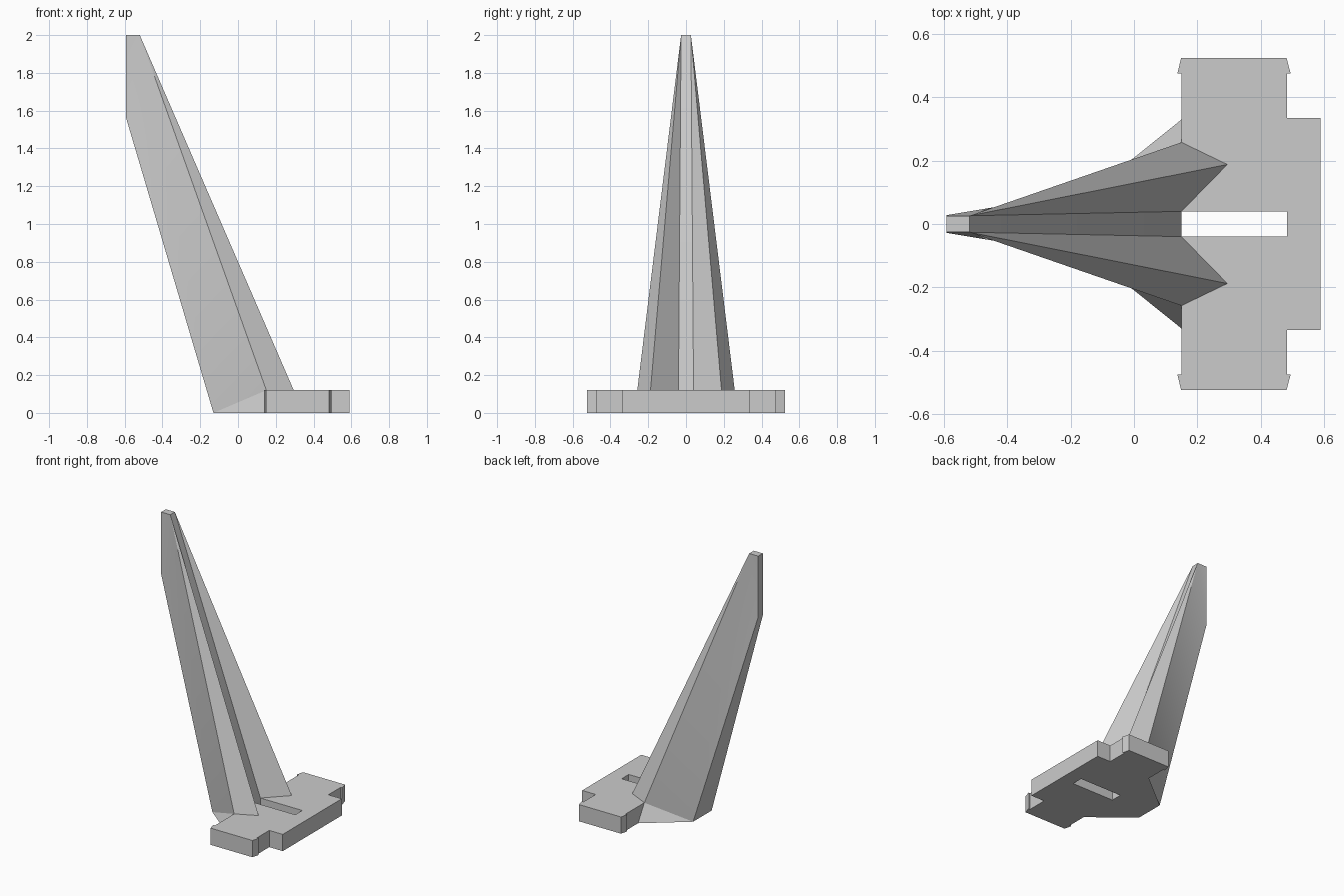
import bpy, bmesh
from math import radians

old = bpy.data.objects.get("Cube")
if old:
    bpy.data.objects.remove(old, do_unlink=True)

GREY = (0.6, 0.6, 0.6, 1)
mat = bpy.data.materials.new("light grey")
mat.use_nodes = True
mat.diffuse_color = GREY
mat.node_tree.nodes["Principled BSDF"].inputs["Base Color"].default_value = GREY


def finish(name, bm):
    bmesh.ops.recalc_face_normals(bm, faces=bm.faces)
    mesh = bpy.data.meshes.new(name)
    bm.to_mesh(mesh)
    bm.free()
    mesh.materials.append(mat)
    obj = bpy.data.objects.new(name, mesh)
    bpy.context.collection.objects.link(obj)
    return obj


THICK, BACK, SLOT = 0.12, 0.15, 0.04

# Base plate: mirrored outline with clip tabs, wrapped around the slot
half = [(0.59, 0.335), (0.483, 0.335), (0.483, 0.475), (0.495, 0.475),
        (0.482, 0.525), (0.149, 0.525), (0.137, 0.475), (BACK, 0.475),
        (BACK, SLOT), (0.483, SLOT)]
outline = half + [(x, -y) for x, y in reversed(half)]
bm = bmesh.new()
face = bm.faces.new([bm.verts.new((x, y, 0)) for x, y in outline])
top = bmesh.ops.extrude_face_region(bm, geom=[face])
bmesh.ops.translate(bm, vec=(0, 0, THICK),
                    verts=[v for v in top["geom"] if isinstance(v, bmesh.types.BMVert)])
finish("base_plate", bm)

# Leaning blade: one half by named corners, then mirrored
corners = {
    "root_low": (BACK, 0.33, 0), "root_high": (BACK, 0.258, THICK),
    "prong": (0.295, 0.188, THICK), "groove": (BACK, SLOT, THICK),
    "slot": (BACK, SLOT, 0), "heel": (-0.13, 0.105, 0),
    "bend": (-0.592, 0.028, 1.56), "tip_back": (-0.592, 0.026, 2),
    "tip": (-0.52, 0.026, 2),
}
side_faces = ["root_low root_high heel", "root_high tip heel", "heel tip bend",
              "bend tip tip_back", "root_high prong tip", "prong groove tip"]
strips = ["heel bend", "bend tip_back", "tip_back tip", "tip groove",
          "groove slot"]
bm = bmesh.new()
left = {k: bm.verts.new(p) for k, p in corners.items()}
right = {k: bm.verts.new((x, -y, z)) for k, (x, y, z) in corners.items()}
for names in side_faces:
    keys = names.split()
    bm.faces.new([left[k] for k in keys])
    bm.faces.new([right[k] for k in reversed(keys)])
for names in strips:
    a, b = names.split()
    bm.faces.new([left[a], left[b], right[b], right[a]])
# Underside
bm.faces.new([left["slot"], left["root_low"], left["heel"],
              right["heel"], right["root_low"], right["slot"]])
blade = finish("blade", bm)

bpy.ops.object.select_all(action="DESELECT")
blade.select_set(True)
bpy.context.view_layer.objects.active = blade
bpy.ops.object.shade_smooth_by_angle(angle=radians(25))
